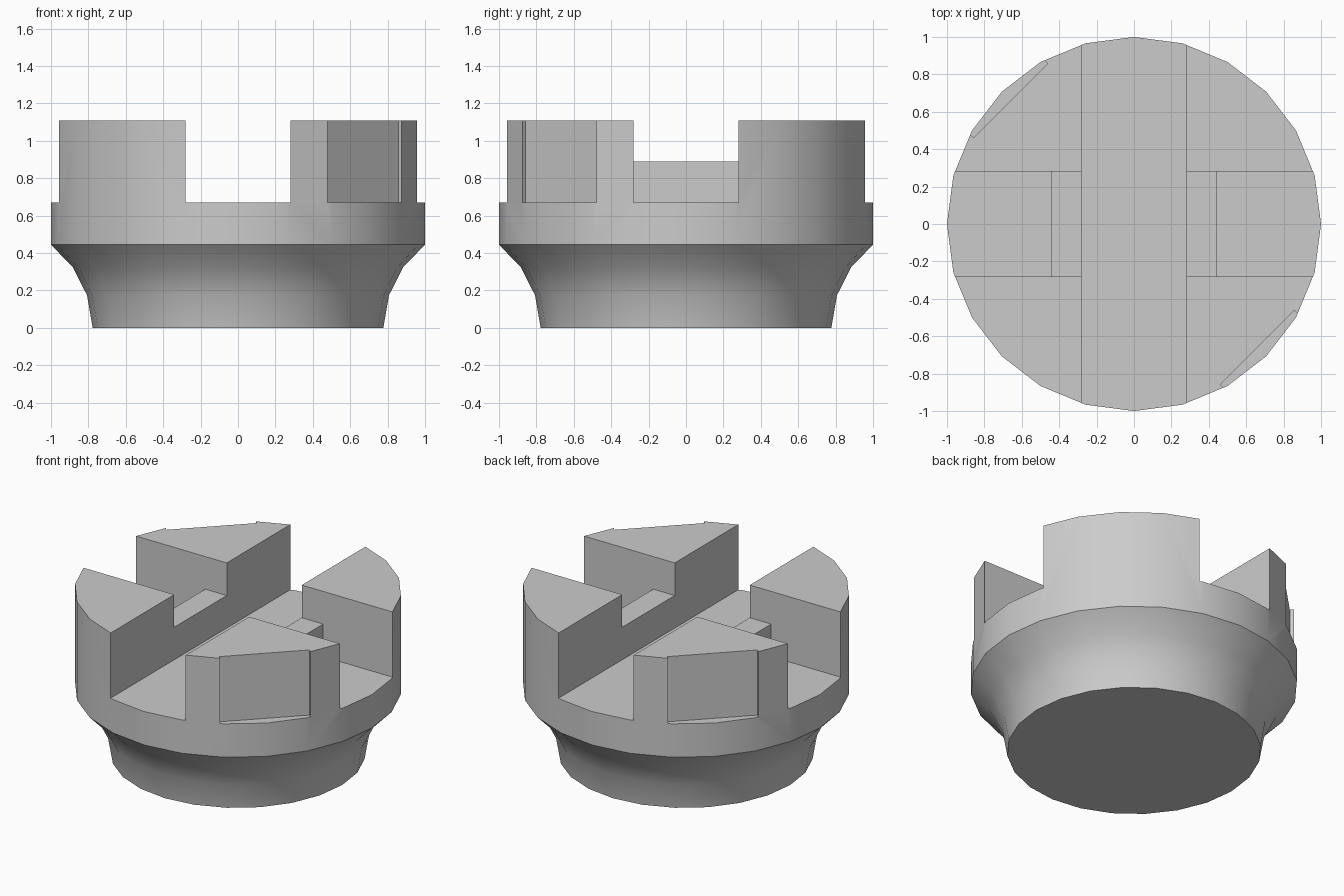
import bpy, bmesh, math
from mathutils import Matrix, Vector

if "Cube" in bpy.data.objects:
    bpy.data.objects.remove(bpy.data.objects["Cube"])

SIDES = 24
TOP, FLOOR, LEDGE = 1.11, 0.67, 0.89
SLOT = 0.28          # half width of both slots
PROFILE = [(0.777, 0), (0.807, 0.174), (0.882, 0.323), (1.0, 0.445), (1.0, TOP)]

grey = bpy.data.materials.new("light grey")
grey.diffuse_color = (0.6, 0.6, 0.6, 1)
grey.use_nodes = True
grey.node_tree.nodes["Principled BSDF"].inputs["Base Color"].default_value = grey.diffuse_color


def add_object(name, bm):
    bmesh.ops.recalc_face_normals(bm, faces=bm.faces)
    mesh = bpy.data.meshes.new(name)
    bm.to_mesh(mesh)
    bm.free()
    mesh.materials.append(grey)
    ob = bpy.data.objects.new(name, mesh)
    bpy.context.collection.objects.link(ob)
    return ob


def lathe(name, profile):
    bm = bmesh.new()
    rings = [[bm.verts.new((r * math.cos(math.tau * i / SIDES),
                            r * math.sin(math.tau * i / SIDES), z))
              for i in range(SIDES)] for r, z in profile]
    for a, b in zip(rings, rings[1:]):
        for i in range(SIDES):
            j = (i + 1) % SIDES
            bm.faces.new((a[i], a[j], b[j], b[i]))
    bm.faces.new(rings[0][::-1])
    bm.faces.new(rings[-1])
    return add_object(name, bm)


def cut(target, lo, hi, turn=0):
    """Subtract a box given by its corners, turned about z."""
    lo, hi = Vector(lo), Vector(hi)
    bm = bmesh.new()
    bmesh.ops.create_cube(bm, size=1, matrix=Matrix.Rotation(turn, 4, 'Z')
                          @ Matrix.Translation((lo + hi) / 2)
                          @ Matrix.Diagonal((hi - lo).to_4d()))
    box = add_object("cutter", bm)
    box.hide_render = True
    mod = target.modifiers.new("cut", 'BOOLEAN')
    mod.operation, mod.solver, mod.object = 'DIFFERENCE', 'EXACT', box
    bpy.context.view_layer.objects.active = target
    bpy.ops.object.modifier_apply(modifier=mod.name)
    bpy.data.objects.remove(box, do_unlink=True)


# Turned body with flared foot
body = lathe("slotted_knob", PROFILE)

# Through slot, and crossing slot with a raised ledge at its inner ends
cut(body, (-SLOT, -1.2, FLOOR), (SLOT, 1.2, 1.4))
cut(body, (-1.2, -SLOT, LEDGE), (1.2, SLOT, 1.4))
cut(body, (0.44, -SLOT, FLOOR), (1.2, SLOT, 1.4))
cut(body, (-1.2, -SLOT, FLOOR), (-0.44, SLOT, 1.4))

# Shallow flats on two opposite posts
for angle in (-45, 135):
    cut(body, (0.932, -SLOT, FLOOR), (1.3, SLOT, 1.4), math.radians(angle))

# Smooth turned surfaces, crisp edges
bpy.ops.object.select_all(action='DESELECT')
body.select_set(True)
bpy.context.view_layer.objects.active = body
bpy.ops.object.shade_smooth_by_angle(angle=math.radians(30))
